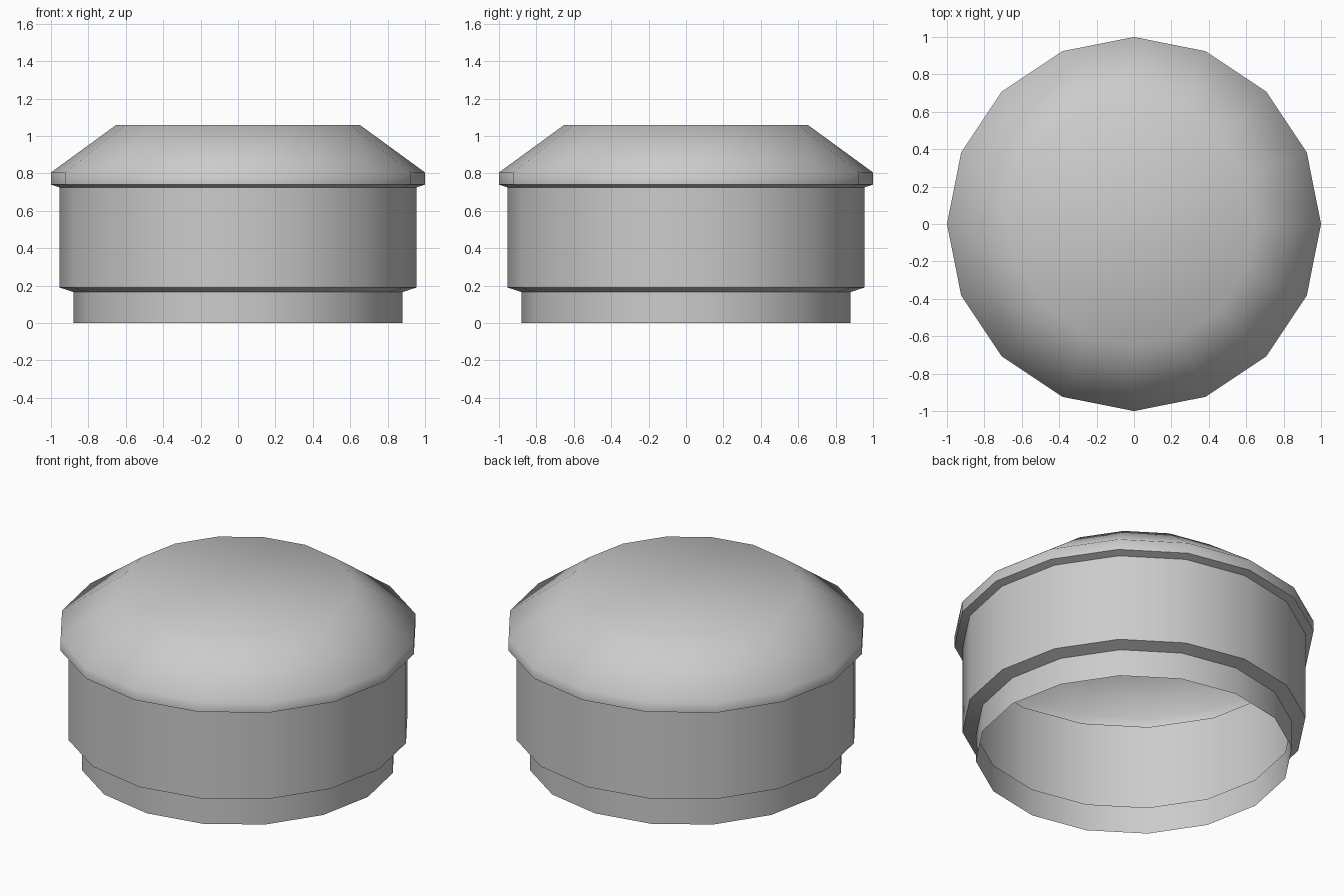
import bpy
import bmesh
from math import cos, sin, pi, radians

SIDES = 16

cube = bpy.data.objects.get("Cube")
if cube:
    bpy.data.objects.remove(cube, do_unlink=True)

# Single plain grey
grey = bpy.data.materials.new("light grey")
grey.use_nodes = True
colour = (0.6, 0.6, 0.6, 1)
grey.diffuse_color = colour
grey.node_tree.nodes["Principled BSDF"].inputs["Base Color"].default_value = colour

# Radius and height, from the open bottom rim up to the flat top
profile = [
    (0.88, 0.0),      # neck
    (0.88, 0.166),
    (0.955, 0.19),    # body
    (0.955, 0.725),
    (1.0, 0.74),      # overhanging lid rim
    (1.0, 0.805),
    (0.65, 1.06),     # sloped lid
]


def lathe_shell(name, points, material):
    """Turn the profile into a thin open shell, capped at its last ring."""
    bm = bmesh.new()
    rings = []
    for r, z in points:
        rings.append([bm.verts.new((r * cos(2 * pi * i / SIDES),
                                    r * sin(2 * pi * i / SIDES), z))
                      for i in range(SIDES)])
    for low, high in zip(rings, rings[1:]):
        for i in range(SIDES):
            j = (i + 1) % SIDES
            bm.faces.new((low[i], low[j], high[j], high[i]))
    bm.faces.new(rings[-1])
    mesh = bpy.data.meshes.new(name)
    bm.to_mesh(mesh)
    bm.free()
    mesh.materials.append(material)
    obj = bpy.data.objects.new(name, mesh)
    bpy.context.collection.objects.link(obj)
    return obj


cap = lathe_shell("cap_shell", profile, grey)

# Smooth sides and lid, sharp under the steps
bpy.ops.object.select_all(action='DESELECT')
cap.select_set(True)
bpy.context.view_layer.objects.active = cap
bpy.ops.object.shade_smooth_by_angle(angle=radians(60))
